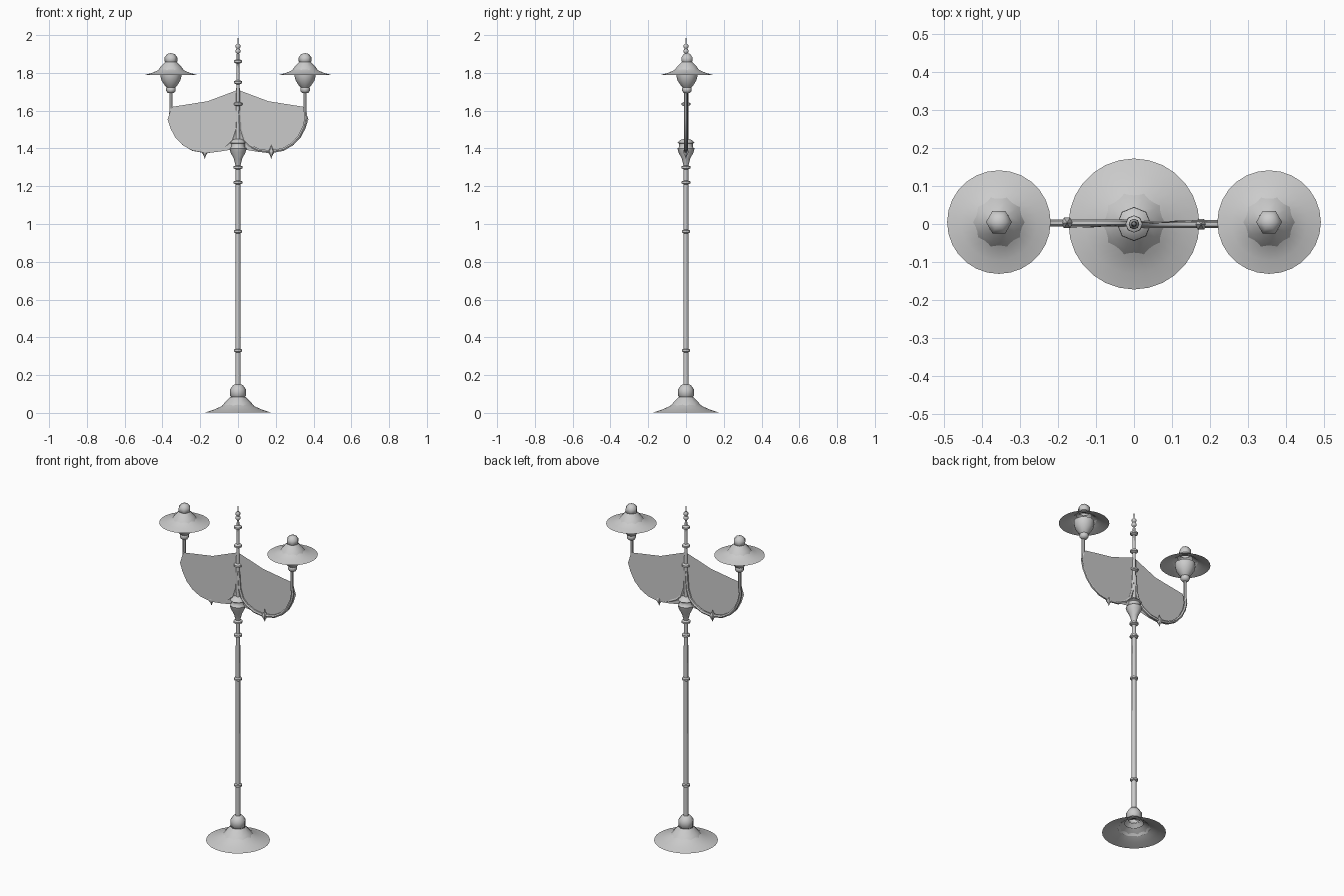
import bpy, bmesh, math
from mathutils import Vector

cube = bpy.data.objects.get("Cube")
if cube:
    bpy.data.objects.remove(cube, do_unlink=True)

grey = bpy.data.materials.new("light grey")
grey.use_nodes = True
colour = (0.6, 0.6, 0.6, 1)
grey.diffuse_color = colour
grey.node_tree.nodes["Principled BSDF"].inputs["Base Color"].default_value = colour


def add_object(name, data):
    ob = bpy.data.objects.new(name, data)
    bpy.context.collection.objects.link(ob)
    data.materials.append(grey)
    return ob


def select(ob):
    bpy.ops.object.select_all(action="DESELECT")
    ob.select_set(True)
    bpy.context.view_layer.objects.active = ob


def smooth(ob, angle=50):
    select(ob)
    bpy.ops.object.shade_smooth_by_angle(angle=math.radians(angle))


def lathe(name, profile, sides, x=0, y=0):
    """Turn a bottom-to-top list of (radius, height) about a vertical axis."""
    bm = bmesh.new()
    rings = []
    for r, z in profile:
        count = sides if r > 0 else 1
        rings.append([bm.verts.new((x + r * math.cos(math.tau * i / sides),
                                    y + r * math.sin(math.tau * i / sides), z))
                      for i in range(count)])
    for low, high in zip(rings, rings[1:]):
        for i in range(sides):
            j = (i + 1) % sides
            corners = [low[i % len(low)], low[j % len(low)],
                       high[j % len(high)], high[i % len(high)]]
            bm.faces.new(list(dict.fromkeys(corners)))
    me = bpy.data.meshes.new(name)
    bm.to_mesh(me)
    bm.free()
    ob = add_object(name, me)
    smooth(ob)
    return ob


def tube(name, points, radius):
    cu = bpy.data.curves.new(name, "CURVE")
    cu.dimensions = "3D"
    cu.bevel_depth = radius
    cu.bevel_resolution = 1
    cu.use_fill_caps = True
    sp = cu.splines.new("POLY")
    sp.points.add(len(points) - 1)
    for p, co in zip(sp.points, points):
        p.co = (*co, 1)
    ob = add_object(name, cu)
    select(ob)
    bpy.ops.object.convert(target="MESH")
    smooth(bpy.context.object)


# Hollow flared base with its dome and cap
lathe("base_flare", [(0.172, 0.003), (0.13, 0.016), (0.09, 0.034), (0.05, 0.06)], 28)
lathe("base_dome", [(0.09, 0.03), (0.07, 0.055), (0.04, 0.085)], 10)
lathe("base_cap", [(0.03, 0.08), (0.042, 0.09), (0.042, 0.125), (0.025, 0.148), (0, 0.155)], 8)

# Pole, slimmer above the arms
lathe("lower_pole", [(0.014, 0.14), (0.012, 1.33)], 8)
lathe("upper_pole", [(0.012, 1.42), (0.009, 1.75), (0.007, 1.88), (0.006, 1.93), (0, 2.0)], 8)
for n, (z, r) in enumerate([(0.33, 0.022), (0.96, 0.022), (1.22, 0.023), (1.3, 0.025),
                            (1.635, 0.023), (1.75, 0.022), (1.86, 0.022),
                            (1.915, 0.014), (1.94, 0.013)]):
    lathe(f"pole_ring_{n + 1}", [(0.008, z - 0.012), (r, z - 0.005),
                                 (r, z + 0.005), (0.008, z + 0.012)], 8)
lathe("arm_hub", [(0.013, 1.31), (0.022, 1.345), (0.04, 1.38), (0.045, 1.4), (0.036, 1.408),
                  (0.036, 1.425), (0.044, 1.43), (0.03, 1.445), (0, 1.455)], 8)

# Arms and lanterns, one set per side
arm_path = [(0.005, 1.6), (0.012, 1.5), (0.03, 1.445), (0.06, 1.415), (0.11, 1.39), (0.17, 1.382),
            (0.24, 1.395), (0.29, 1.425), (0.325, 1.465), (0.35, 1.515), (0.36, 1.56),
            (0.355, 1.6), (0.355, 1.71)]
for side, s in (("left", 1), ("right", -1)):
    y = 0.001 - 0.002 * s
    tube(side + "_arm", [(s * x, y, z) for x, z in arm_path], 0.009)
    lathe(side + "_arm_finial", [(0, 1.345), (0.006, 1.362), (0.016, 1.378), (0.016, 1.388),
                                 (0.006, 1.402), (0, 1.422)], 6, s * 0.176, y)
    x, y = s * 0.355, 0.005
    lathe(side + "_lantern_collar", [(0, 1.69), (0.018, 1.695), (0.025, 1.705),
                                     (0.025, 1.72), (0.015, 1.73)], 8, x, y)
    lathe(side + "_lantern_bowl", [(0.015, 1.715), (0.032, 1.732), (0.05, 1.76),
                                   (0.056, 1.785), (0.056, 1.8)], 12, x, y)
    lathe(side + "_lantern_shade", [(0.136, 1.79), (0.1, 1.8), (0.07, 1.813),
                                    (0.04, 1.835)], 28, x, y)
    lathe(side + "_lantern_dome", [(0.071, 1.81), (0.055, 1.833), (0.03, 1.858)], 10, x, y)
    lathe(side + "_lantern_cap", [(0.025, 1.85), (0.034, 1.862), (0.034, 1.882),
                                  (0.02, 1.9), (0, 1.905)], 6, x, y)

# Thin panel hung between the arms, turned slightly about the pole
half = [(0, 1.71), (0.16, 1.65), (0.35, 1.62), (0.358, 1.6), (0.373, 1.553), (0.357, 1.505),
        (0.33, 1.455), (0.29, 1.415), (0.24, 1.388), (0.17, 1.376), (0.1, 1.383), (0, 1.4)]
outline = half + [(-x, z) for x, z in half[-2:0:-1]]
bm = bmesh.new()
bm.faces.new([bm.verts.new(Vector((x, 0.011 * math.tanh(x / 0.1), z))) for x, z in outline])
bmesh.ops.bisect_plane(bm, geom=bm.verts[:] + bm.edges[:] + bm.faces[:],
                       plane_co=(0, 0, 0), plane_no=(1, 0, 0))
me = bpy.data.meshes.new("hanging_panel")
bm.to_mesh(me)
bm.free()
add_object("hanging_panel", me)
